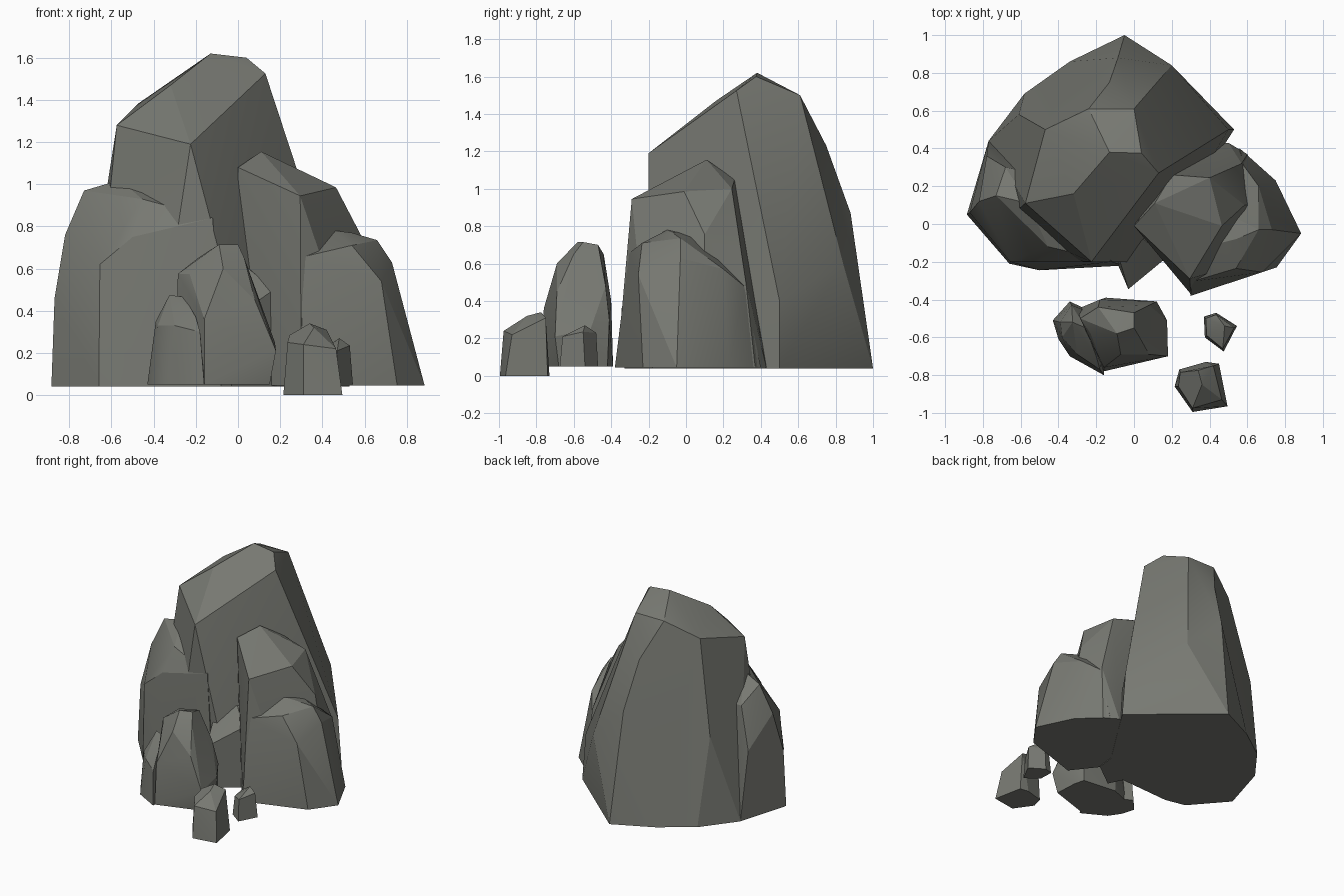
import bpy, bmesh, math

stone = bpy.data.materials.new("grey_green_stone")
stone.diffuse_color = (0.185, 0.19, 0.168, 1)


def rock(name, floor, footprint, crown):
    """Faceted boulder: hull over a flat footprint and a few chiselled corners."""
    bm = bmesh.new()
    for x, y in footprint:
        bm.verts.new((x, y, floor))
    for p in crown:
        bm.verts.new(p)
    res = bmesh.ops.convex_hull(bm, input=bm.verts[:])
    loose = {g for g in res["geom_interior"] + res["geom_unused"]
             if isinstance(g, bmesh.types.BMVert)}
    bmesh.ops.delete(bm, geom=list(loose), context='VERTS')
    # merge nearly flat triangles into broad facets
    bmesh.ops.dissolve_limit(bm, angle_limit=math.radians(5),
                             verts=bm.verts[:], edges=bm.edges[:])
    bmesh.ops.recalc_face_normals(bm, faces=bm.faces[:])
    me = bpy.data.meshes.new(name)
    bm.to_mesh(me)
    bm.free()
    me.materials.append(stone)
    ob = bpy.data.objects.new(name, me)
    bpy.context.scene.collection.objects.link(ob)
    bpy.ops.object.select_all(action='DESELECT')
    ob.select_set(True)
    bpy.context.view_layer.objects.active = ob
    bpy.ops.object.shade_smooth_by_angle(angle=math.radians(18))
    return ob


# tall peak at the back
rock("main_peak", 0.04,
     [(-.05, 1), (-.34, .86), (-.58, .69), (-.77, .44), (-.7, 0), (-.4, -.19),
      (.08, -.2), (.53, .5), (.2, .79)],
     [(-.225, -.2, 1.19), (-.575, .11, 1.28), (-.32, .16, 1.47), (-.13, .38, 1.62),
      (.04, .375, 1.6), (.13, .27, 1.525), (0, .61, 1.5), (-.24, .61, 1.5),
      (-.47, .5, 1.385), (-.13, .75, 1.23), (-.085, .88, .87), (-.61, .58, .7),
      (.2, .84, .6), (.5, .5, .4), (.3, .36, 1.03), (-.1, -.205, .75)])

# shoulder on the left
rock("left_shoulder", 0.04,
     [(-.885, .05), (-.66, -.21), (-.5, -.245), (-.06, -.22), (-.77, .44), (-.2, .2)],
     [(-.87, .06, .46), (-.655, -.2, .62), (-.5, -.2, .75), (-.455, -.12, .93),
      (-.82, .12, .76), (-.73, .15, .97), (-.56, .11, 1.02), (-.455, .08, 1.01),
      (-.12, -.2, .84), (-.78, .36, .55), (-.68, .3, .85), (-.2, .2, .8)])

# small wedge between the big boulders
rock("centre_wedge", 0.04,
     [(-.03, -.33), (.17, -.18), (-.1, -.18), (.2, .1)],
     [(-.03, -.345, .36), (.17, -.18, .5), (-.08, -.18, .5), (.05, -.08, .6), (.2, .1, .5)])

# upright slab on the right
rock("right_slab", 0.045,
     [(.3, -.37), (.02, -.01), (.2, .4), (.5, .43), (.6, .37), (.72, .1), (.6, -.2)],
     [(0, -.01, 1.08), (.295, -.29, .945), (.11, .11, 1.155), (.465, -.01, .985),
      (.4, .245, 1.0), (.2, .26, 1.05), (.585, .1, .755), (.57, .32, .5)])

# rounded boulder at the front right
rock("right_boulder", 0.045,
     [(.3, -.38), (.6, -.285), (.755, -.23), (.885, -.05), (.75, .23), (.56, .4), (.2, .1)],
     [(.305, -.305, .655), (.46, -.1, .78), (.54, -.235, .71), (.54, -.08, .77),
      (.66, -.03, .735), (.73, -.03, .63), (.68, -.255, .54), (.66, .2, .57),
      (.58, .31, .48), (.4, .1, .75)])

# front boulder with its low side lobe
rock("front_boulder", 0.05,
     [(.14, -.5), (.15, -.68), (.12, -.42), (-.15, -.39), (-.16, -.78), (-.3, -.45)],
     [(-.285, -.5, .575), (-.19, -.44, .65), (0, -.47, .7), (0, -.55, .715),
      (-.09, -.58, .715), (-.23, -.58, .575), (.03, -.6, .65), (-.07, -.69, .6),
      (-.16, -.76, .36), (.08, -.69, .45), (.18, -.7, .21), (.175, -.51, .25),
      (.12, -.41, .3), (.08, -.43, .48), (-.18, -.4, .4)])
rock("front_lobe", 0.05,
     [(-.43, -.51), (-.34, -.41), (-.4, -.61), (-.34, -.7), (-.16, -.8), (-.15, -.5)],
     [(-.325, -.52, .475), (-.255, -.55, .465), (-.2, -.7, .37), (-.39, -.52, .35),
      (-.38, -.6, .33), (-.18, -.77, .3), (-.3, -.69, .33), (-.33, -.43, .33)])

# loose stones
rock("large_pebble", 0.0,
     [(.215, -.86), (.24, -.77), (.38, -.73), (.45, -.74), (.495, -.965), (.31, -.995)],
     [(.245, -.785, .285), (.235, -.86, .25), (.34, -.775, .34), (.42, -.75, .31),
      (.31, -.975, .24), (.465, -.93, .22), (.36, -.85, .32)])
rock("small_pebble", 0.05,
     [(.37, -.49), (.435, -.47), (.545, -.54), (.475, -.675), (.375, -.6)],
     [(.38, -.5, .2), (.435, -.48, .23), (.48, -.54, .27), (.53, -.55, .235),
      (.47, -.66, .21), (.385, -.59, .19)])
